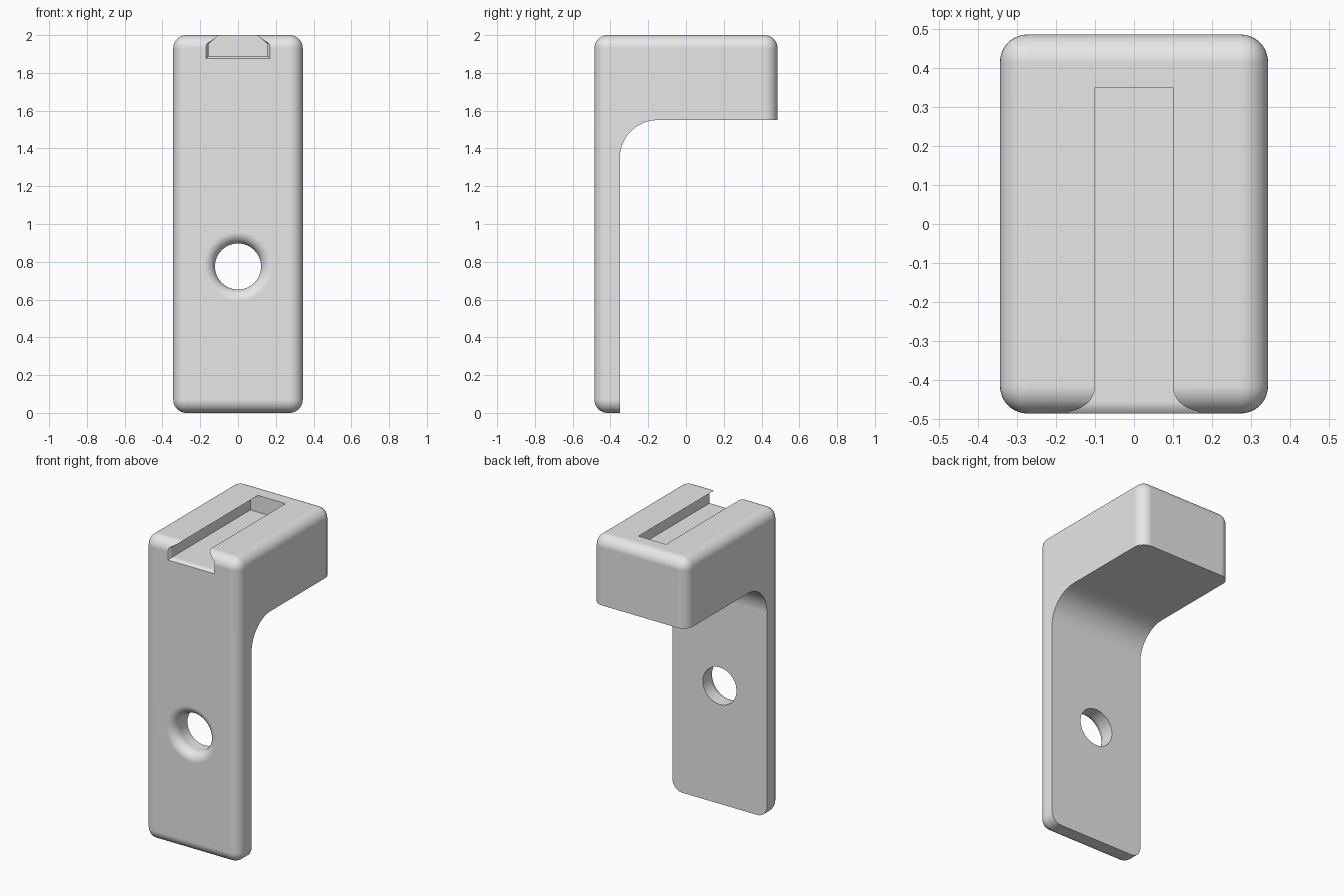
import bpy, bmesh, math
from mathutils import Vector

if "Cube" in bpy.data.objects:
    bpy.data.objects.remove(bpy.data.objects["Cube"])

HALF_X, HALF_Y, TOP = 0.343, 0.485, 2.0
ROUND = 0.07

grey = bpy.data.materials.new("light_grey")
grey.use_nodes = True
grey.diffuse_color = (0.8, 0.8, 0.8, 1)
grey.node_tree.nodes["Principled BSDF"].inputs["Base Color"].default_value = (0.8, 0.8, 0.8, 1)


def make_object(name, bm):
    bmesh.ops.recalc_face_normals(bm, faces=bm.faces)
    mesh = bpy.data.meshes.new(name)
    bm.to_mesh(mesh)
    bm.free()
    mesh.materials.append(grey)
    obj = bpy.data.objects.new(name, mesh)
    bpy.context.collection.objects.link(obj)
    return obj


def loft(name, rings):
    """Skin a list of equal-length closed rings and cap both ends."""
    bm = bmesh.new()
    loops = [[bm.verts.new(p) for p in ring] for ring in rings]
    n = len(loops[0])
    for a, b in zip(loops, loops[1:]):
        for i in range(n):
            j = (i + 1) % n
            bm.faces.new((a[i], a[j], b[j], b[i]))
    bm.faces.new(loops[0])
    bm.faces.new(loops[-1])
    return make_object(name, bm)


# Rounded block that the bracket is carved from
bm = bmesh.new()
bmesh.ops.create_cube(bm, size=1)
for v in bm.verts:
    v.co = Vector((v.co.x * 2 * HALF_X, v.co.y * 2 * HALF_Y, (v.co.z + 0.5) * TOP))
bmesh.ops.bevel(bm, geom=bm.edges[:], offset=ROUND, segments=10,
                profile=0.5, affect='EDGES')
bracket = make_object("hook_bracket", bm)

# Space under the head, with a filleted inner corner
back, under, fillet = -0.35, 1.55, 0.2
side = [(back, -0.2)]
for i in range(25):
    a = math.pi - i / 24 * math.pi / 2
    side.append((back + fillet + fillet * math.cos(a), under - fillet + fillet * math.sin(a)))
side += [(0.8, under), (0.8, -0.2)]
under_cut = loft("under_cutter", [[(x, y, z) for y, z in side] for x in (-0.6, 0.6)])


# Dovetail slot in the top, flaring slightly at its mouth
def slot_ring(y, flare):
    half = [(0.155 + flare, 1.89 - flare), (0.155 + flare, 1.955),
            (0.1 + flare, TOP), (0.1 + flare, 2.1)]
    ring = half + [(-x, z) for x, z in reversed(half)]
    return [(x, y, z) for x, z in ring]


slot_cut = loft("slot_cutter", [slot_ring(0.35, 0), slot_ring(-0.455, 0),
                                slot_ring(-0.473, 0.004), slot_ring(-0.485, 0.014),
                                slot_ring(-0.6, 0.014)])

# Screw hole with a rounded mouth on the front
hole_z, hole_r, mouth = 0.775, 0.122, 0.06
profile = [(-0.2, hole_r)]
for i in range(11):
    a = i / 10 * math.pi / 2
    profile.append((-HALF_Y + mouth * (1 - math.sin(a)), hole_r + mouth * (1 - math.cos(a))))
profile.append((-0.6, hole_r + mouth))
hole_cut = loft("hole_cutter", [
    [(r * math.cos(k * math.tau / 64), y, hole_z + r * math.sin(k * math.tau / 64))
     for k in range(64)] for y, r in profile])

# Carve the block, then remove the cutters
bpy.ops.object.select_all(action='DESELECT')
bpy.context.view_layer.objects.active = bracket
bracket.select_set(True)
for cutter in (under_cut, slot_cut, hole_cut):
    cutter.hide_render = True
    mod = bracket.modifiers.new(cutter.name, 'BOOLEAN')
    mod.operation = 'DIFFERENCE'
    mod.solver = 'EXACT'
    mod.object = cutter
    bpy.ops.object.modifier_apply(modifier=mod.name)
    bpy.data.objects.remove(cutter)

# Smooth rounds, crisp cut edges, flat large faces
bpy.ops.object.shade_smooth_by_angle(angle=math.radians(30))
weighted = bracket.modifiers.new("flat_faces", 'WEIGHTED_NORMAL')
weighted.keep_sharp = True
